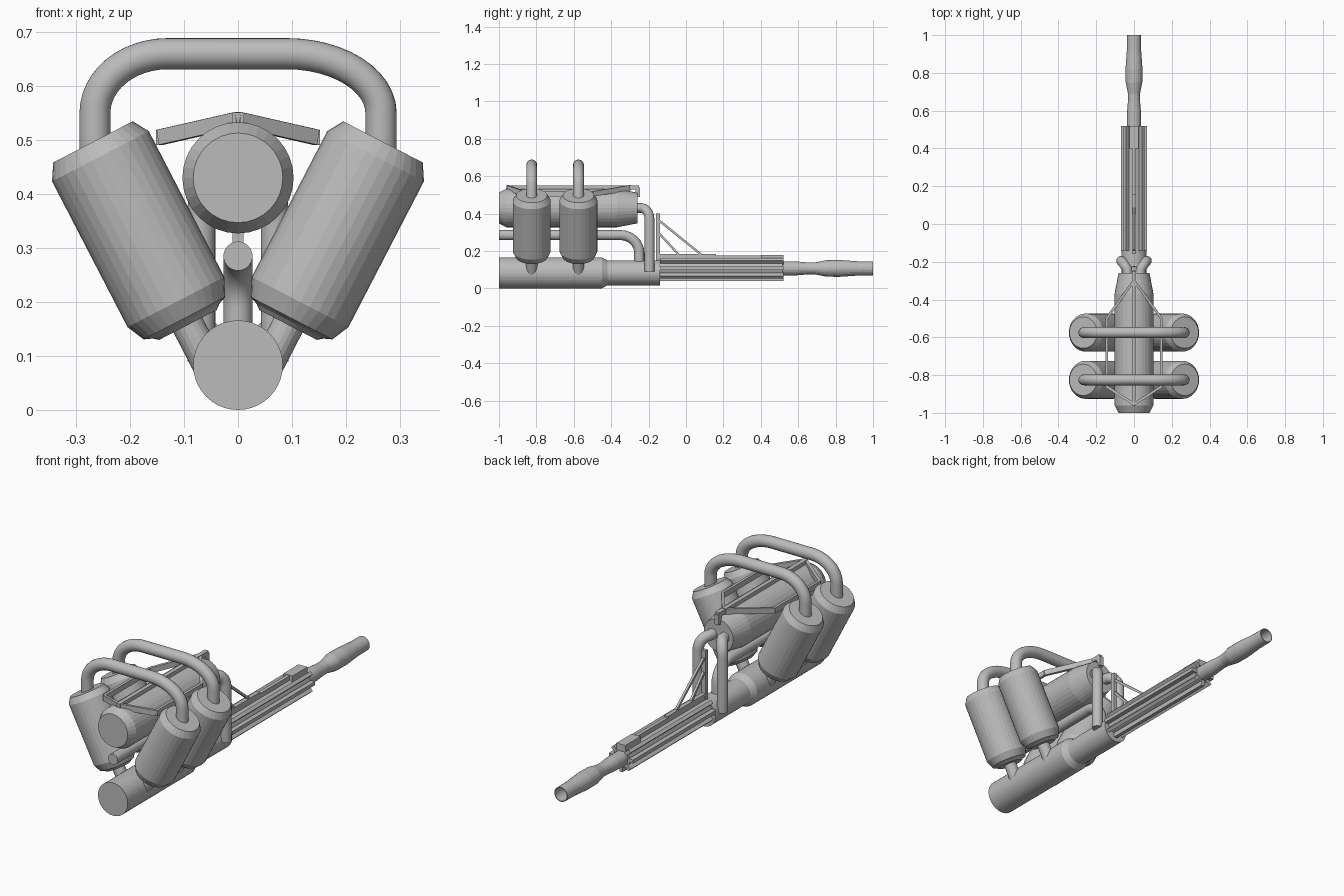
import bpy, bmesh, math
from mathutils import Vector, Matrix

cube = bpy.data.objects.get("Cube")
if cube:
    bpy.data.objects.remove(cube)

metal = bpy.data.materials.new("grey_metal")
metal.use_nodes = True
GREY = (0.5, 0.5, 0.5, 1)
metal.diffuse_color = GREY
metal.node_tree.nodes["Principled BSDF"].inputs["Base Color"].default_value = GREY


def finish(name, bm, smooth=False):
    bmesh.ops.recalc_face_normals(bm, faces=bm.faces)
    for f in bm.faces:
        f.smooth = smooth and len(f.verts) == 4
    mesh = bpy.data.meshes.new(name)
    bm.to_mesh(mesh)
    bm.free()
    mesh.materials.append(metal)
    ob = bpy.data.objects.new(name, mesh)
    bpy.context.collection.objects.link(ob)
    return ob


def lathe(name, origin, axis, profile, sides=32):
    """Turned solid: profile is (distance along axis, radius)."""
    bm = bmesh.new()
    rot = Vector(axis).to_track_quat('Z', 'Y').to_matrix().to_4x4()
    place = Matrix.Translation(origin) @ rot
    rings = []
    for d, r in profile:
        rings.append([bm.verts.new(place @ Vector((r * math.cos(a), r * math.sin(a), d)))
                      for a in (math.tau * i / sides for i in range(sides))])
    for a, b in zip(rings, rings[1:]):
        for i in range(sides):
            j = (i + 1) % sides
            bm.faces.new((a[i], a[j], b[j], b[i]))
    bm.faces.new(rings[0])
    bm.faces.new(rings[-1])
    return finish(name, bm)


def tube(name, points, radius, sides=20):
    """Round pipe swept along a path with a carried frame."""
    pts = [Vector(p) for p in points]
    bm = bmesh.new()
    rings, side = [], None
    for i, p in enumerate(pts):
        t_in = (p - pts[max(i - 1, 0)]).normalized()
        t_out = (pts[min(i + 1, len(pts) - 1)] - p).normalized()
        t = (t_in + t_out).normalized()
        side = t.orthogonal() if side is None else side - t * side.dot(t)
        side.normalize()
        up = t.cross(side)
        rings.append([bm.verts.new(p + radius * (side * math.cos(a) + up * math.sin(a)))
                      for a in (math.tau * k / sides for k in range(sides))])
    for a, b in zip(rings, rings[1:]):
        for i in range(sides):
            j = (i + 1) % sides
            bm.faces.new((a[i], a[j], b[j], b[i]))
    bm.faces.new(rings[0])
    bm.faces.new(rings[-1])
    return finish(name, bm, True)


def elbow(a, corner, b, steps=8):
    """Elliptical quarter bend from a to b around a corner."""
    a, corner, b = Vector(a), Vector(corner), Vector(b)
    centre = a + b - corner
    return [centre + (a - centre) * math.cos(t) + (b - centre) * math.sin(t)
            for t in (math.pi / 2 * i / steps for i in range(steps + 1))]


def bar(name, a, b, width, height):
    """Rectangular bar between two points."""
    a, b = Vector(a), Vector(b)
    d = b - a
    bm = bmesh.new()
    bmesh.ops.create_cube(bm, size=1, matrix=Matrix.Translation((a + b) / 2)
                          @ d.to_track_quat('Y', 'Z').to_matrix().to_4x4()
                          @ Matrix.Diagonal((width, d.length, height, 1)))
    return finish(name, bm)


Y = (0, 1, 0)
# Lower body and the large tank above it
lathe("lower_body", (0, -1, 0.083), Y,
      [(0, 0.083), (0.55, 0.083), (0.58, 0.066), (0.86, 0.066)], 40)
lathe("upper_tank", (0, -1, 0.43), Y,
      [(0, 0.083), (0.04, 0.103), (0.63, 0.103), (0.74, 0.082)])

# Feed pipe between body and tank
tube("feed_pipe", [(0, -1, 0.285)] + elbow((0, -0.35, 0.285), (0, -0.25, 0.285), (0, -0.25, 0.19))
     + [(0, -0.25, 0.12)], 0.027)

# Slanted canisters with stems, joined in pairs by hoop pipes
for row, y in (("front", -0.825), ("back", -0.575)):
    for side, s in (("left", 1), ("right", -1)):
        axis = Vector((0.46 * s, 0, 0.888))
        lathe(f"{row}_{side}_canister", (0.115 * s, y, 0.2), axis,
              [(-0.048, 0.06), (-0.04, 0.07), (-0.034, 0.085), (0, 0.101),
               (0.304, 0.101), (0.334, 0.083)])
        lathe(f"{row}_{side}_stem", (0.115 * s, y, 0.2), axis, [(-0.15, 0.03), (-0.03, 0.03)], 20)
    tube(f"{row}_hoop_pipe", [(-0.265, y, 0.46)]
         + elbow((-0.265, y, 0.55), (-0.265, y, 0.66), (-0.13, y, 0.66), 12)
         + elbow((0.09, y, 0.66), (0.265, y, 0.66), (0.265, y, 0.55), 12)
         + [(0.265, y, 0.46)], 0.029)

# Guard rails around the tank top
for side, s in (("left", 1), ("right", -1)):
    rail = [(0, -0.955, 0.538), (0.145 * s, -0.86, 0.505),
            (0.145 * s, -0.5, 0.505), (0, -0.3, 0.538)]
    for part, a, b in zip(("front", "middle", "back"), rail, rail[1:]):
        bar(f"{side}_{part}_rail", a, b, 0.014, 0.028)
    # Drop pipe from tank back to lower body
    x = 0.035 * s
    tube(f"{side}_drop_pipe", [(x, -0.3, 0.43)]
         + elbow((x, -0.24, 0.43), (0.065 * s, -0.195, 0.43), (0.068 * s, -0.195, 0.37))
         + [(0.068 * s, -0.195, 0.09)], 0.026)
bar("tank_spine", (0, -0.96, 0.54), (0, -0.25, 0.54), 0.022, 0.022)
bar("spine_end", (0, -0.27, 0.515), (0, -0.245, 0.515), 0.022, 0.05)

# Post and braces over the barrel
bar("support_post", (0, -0.15, 0.15), (0, -0.15, 0.4), 0.02, 0.02)
bar("long_brace", (0, -0.14, 0.36), (0, 0.08, 0.182), 0.012, 0.012)
bar("short_brace", (0, -0.14, 0.29), (0, -0.04, 0.182), 0.012, 0.012)
bar("brace_foot", (0, -0.16, 0.179), (0, 0.16, 0.179), 0.022, 0.01)

# Finned barrel
lathe("barrel_core", (0, -0.15, 0.107), Y, [(0, 0.046), (0.665, 0.046)], 24)
for i in range(8):
    a = math.tau * i / 8
    c = Vector((math.cos(a), 0, math.sin(a)))
    fin = bar(f"barrel_fin_{i + 1}", (0, -0.14, 0), (0, 0.52, 0), 0.034, 0.018)
    fin.data.transform(Matrix.Translation(c * 0.051 + Vector((0, 0, 0.107)))
                       @ Matrix.Rotation(-a, 4, 'Y'))
bar("barrel_top_plate", (0, 0.4, 0.162), (0, 0.52, 0.162), 0.05, 0.032)

# Waisted nozzle with a hollow mouth
lathe("nozzle", (0, 0.5, 0.107), Y,
      [(0, 0.037), (0.09, 0.037), (0.15, 0.032), (0.19, 0.032), (0.25, 0.044),
       (0.32, 0.045), (0.42, 0.038), (0.5, 0.037), (0.5, 0.033), (0.38, 0.03)], 24)
